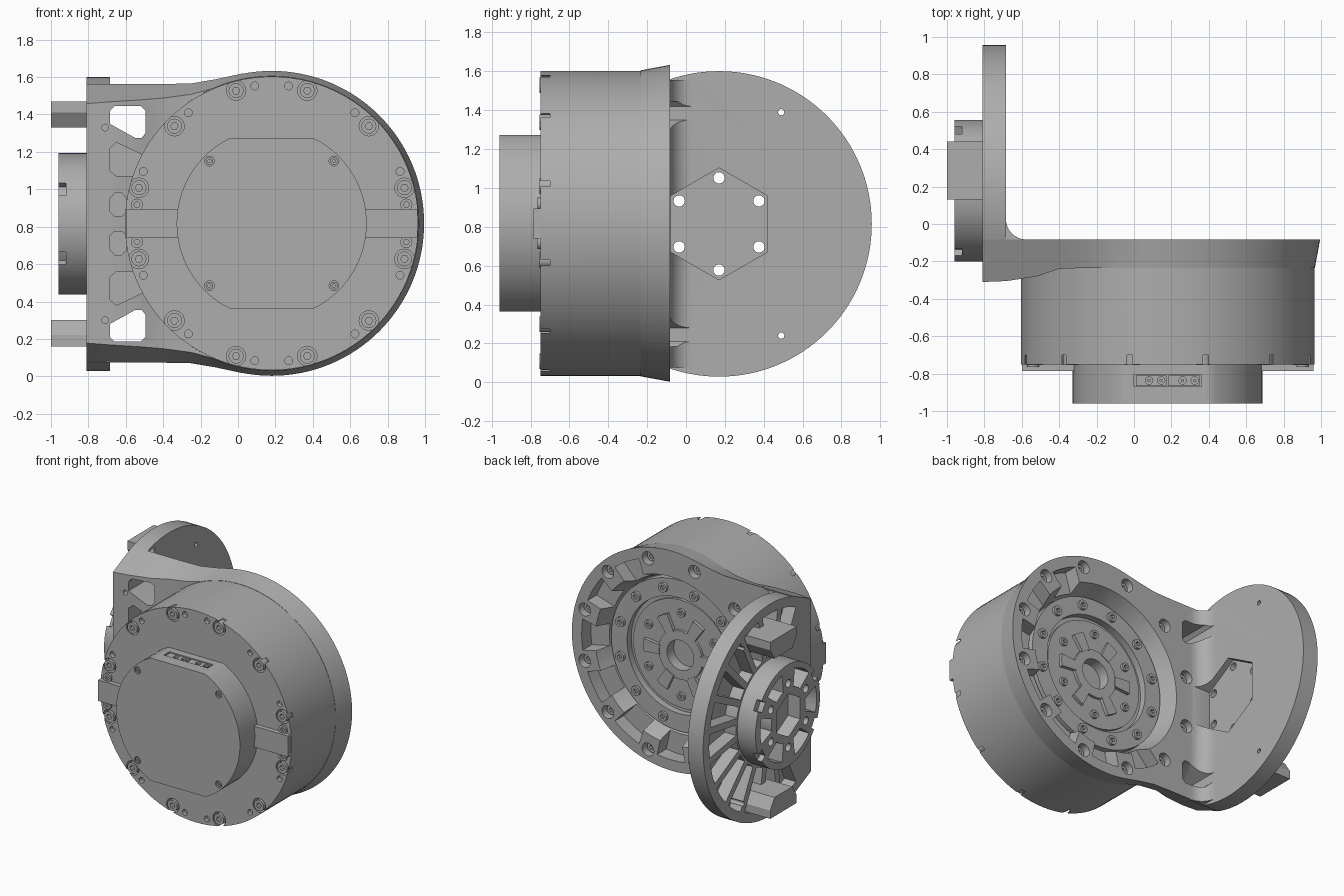
import bpy, bmesh
from math import sin, cos, pi, radians
from mathutils import Vector

if "Cube" in bpy.data.objects:
    bpy.data.objects.remove(bpy.data.objects["Cube"])

grey = bpy.data.materials.new("machined grey")
grey.use_nodes = True
COLOUR = (0.42, 0.42, 0.42, 1)
grey.diffuse_color = COLOUR
grey.node_tree.nodes["Principled BSDF"].inputs["Base Color"].default_value = COLOUR

CX, CZ = 0.18, 0.818      # motor axis, along y
WY, WZ = 0.17, 0.815      # wall disc axis, along x
MOTOR, WALL = (CX, CZ), (WY, WZ)
BACK = -0.083             # rear face of the flange


def finish(name, bm):
    bmesh.ops.remove_doubles(bm, verts=bm.verts, dist=1e-5)
    bmesh.ops.recalc_face_normals(bm, faces=bm.faces)
    mesh = bpy.data.meshes.new(name)
    bm.to_mesh(mesh)
    bm.free()
    mesh.materials.append(grey)
    ob = bpy.data.objects.new(name, mesh)
    bpy.context.scene.collection.objects.link(ob)
    return ob


def place(axis, u, v, t):
    return {"x": (t, u, v), "y": (u, t, v), "z": (u, v, t)}[axis]


def add_prism(bm, pts, axis, a, b, pts_b=None):
    lo = [bm.verts.new(place(axis, u, v, a)) for u, v in pts]
    hi = [bm.verts.new(place(axis, u, v, b)) for u, v in (pts_b or pts)]
    bm.faces.new(lo)
    bm.faces.new(hi[::-1])
    for i in range(len(lo)):
        j = (i + 1) % len(lo)
        bm.faces.new((lo[i], hi[i], hi[j], lo[j]))


def prisms(name, shapes, axis, a, b):
    bm = bmesh.new()
    for pts in shapes:
        add_prism(bm, pts, axis, a, b)
    return finish(name, bm)


def circle(c, r, n=24, turn=0):
    return [(c[0] + r * cos(turn + 2 * pi * i / n), c[1] + r * sin(turn + 2 * pi * i / n)) for i in range(n)]


def polar(c, r, deg):
    return (c[0] + r * cos(radians(deg)), c[1] + r * sin(radians(deg)))


def sector(c, r0, r1, deg, half0, half1, n=5):
    steps = [2 * i / (n - 1) - 1 for i in range(n)]
    return [polar(c, r0, deg + half0 * s) for s in steps] + [polar(c, r1, deg - half1 * s) for s in steps]


def box(u0, u1, v0, v1):
    return [(u0, v0), (u1, v0), (u1, v1), (u0, v1)]


def mirrored(shapes, z=WZ):
    return shapes + [[(u, 2 * z - v) for u, v in s] for s in shapes]


def lathe(name, profile, axis, c, n=96):
    bm = bmesh.new()
    vs = [bm.verts.new(place(axis, c[0] + r, c[1], t)) for r, t in profile]
    es = [bm.edges.new(p) for p in zip(vs, vs[1:])]
    direction = Vector(place(axis, 0, 0, 1))
    bmesh.ops.spin(bm, geom=vs + es, cent=place(axis, *c, 0), axis=direction, dvec=(0, 0, 0),
                   angle=2 * pi, steps=n, use_duplicate=False)
    return finish(name, bm)


def boolean(target, other, mode="DIFFERENCE"):
    mod = target.modifiers.new("bool", "BOOLEAN")
    mod.operation, mod.solver, mod.object = mode, "EXACT", other
    bpy.context.view_layer.update()
    done = bpy.data.meshes.new_from_object(target.evaluated_get(bpy.context.evaluated_depsgraph_get()))
    target.modifiers.clear()
    target.data = done
    bpy.data.objects.remove(other)


def cut(target, shapes, axis, a, b):
    boolean(target, prisms("cutter", shapes, axis, a, b))


def screws(name, spots, axis, base, top, r):
    ob = prisms(name, [circle(p, r, 20) for p in spots], axis, base, top)
    floor = top + (base - top) * 0.6
    past = top - (base - top) * 0.5
    cut(ob, [circle(p, r * 0.5, 6) for p in spots], axis, floor, past)


# Motor can with the stepped output face at the rear
motor = lathe("motor_body", [(0, -0.75), (0.785, -0.75), (0.785, -0.235), (0.56, -0.235), (0.56, -0.18),
                             (0.43, -0.18), (0.43, -0.23), (0.4, -0.23), (0.4, -0.21), (0.14, -0.21),
                             (0.14, -0.27), (0, -0.27)], "y", MOTOR)
rim_angles = [15 + 30 * i for i in range(12)]
rim = [polar(MOTOR, 0.735, a) for a in rim_angles]
cut(motor, [circle(p, 0.052) for p in rim], "y", -0.8, -0.7)
cut(motor, [circle(polar(MOTOR, 0.74, s + d), 0.021, 16) for s in (0, 180) for d in (-53, -22, 22, 53, 83, 97)],
    "y", -0.8, -0.72)
screws("rim_screws", rim, "y", -0.69, -0.755, 0.04)

# Side tabs on the motor front
tabs = prisms("side_tabs", [box(-0.6, -0.28, 0.74, 0.895), box(0.65, 0.96, 0.74, 0.895)], "y", -0.785, -0.74)
screws("tab_screws", [(CX + s * 0.72, CZ + d) for s in (-1, 1) for d in (-0.1, 0.1)], "y", -0.74, -0.765, 0.032)

# Electronics cap: a round housing with flat top and bottom
flat = 0.455
cap_outline = [(u, min(max(v, CZ - flat), CZ + flat)) for u, v in circle(MOTOR, 0.508, 96)]
cap = prisms("front_cap", [cap_outline], "y", -0.96, -0.74)
cut(cap, [box(0, 0.36, -0.87, -0.805)], "z", 1.24, 1.3)
cap_spots = [(CX + i * 0.333, CZ + j * 0.333) for i in (-1, 1) for j in (-1, 1)]
cut(cap, [circle(p, 0.026, 16) for p in cap_spots], "y", -1, -0.945)
screws("cap_screws", cap_spots, "y", -0.94, -0.957, 0.02)

# Two connectors in the cap's top slot
sockets = prisms("connectors", [box(0.01, 0.175, -0.865, -0.81), box(0.185, 0.35, -0.865, -0.81)], "z", 1.23, 1.268)
pins = [(x + d, -0.837) for x in (0.08, 0.26) for d in (0, 0.065)]
cut(sockets, [circle(p, 0.02, 16) for p in pins], "z", 1.245, 1.3)
prisms("connector_pins", [circle(p, 0.009, 10) for p in pins], "z", 1.24, 1.262)

# Bracket: tapered flange, blended arm and round wall in one piece
bracket = lathe("bracket", [(0, -0.235), (0.787, -0.235), (0.815, BACK), (0, BACK)], "y", MOTOR, 128)
stations = [(-0.81, -0.31, 0.745, 0.64), (-0.68, -0.305, 0.745, 0.65), (-0.52, -0.28, 0.745, 0.66),
            (-0.4, -0.24, 0.745, 0.67), (-0.25, -0.234, 0.748, 0.69), (-0.12, -0.234, 0.77, 0.725),
            (0.02, -0.234, 0.8, 0.77), (0.15, -0.234, 0.814, 0.786)]
bm = bmesh.new()
rings = []
for x, front, tall, short in stations:
    rings.append([bm.verts.new((x, y, CZ + h)) for y, h in
                  ((front, -short), (BACK, -tall), (BACK, tall), (front, short))])
for a, b in zip(rings, rings[1:]):
    for i in range(4):
        j = (i + 1) % 4
        bm.faces.new((a[i], a[j], b[j], b[i]))
bm.faces.new(rings[0])
bm.faces.new(rings[-1])
boolean(bracket, finish("arm", bm), "UNION")
wall = [(max(u, -0.1), v) for u, v in circle(WALL, 0.786, 128)]
boolean(bracket, prisms("wall", [wall], "x", -0.81, -0.685), "UNION")
fillet = [(-0.7, -0.1), (-0.575, -0.1)] + [
    (-0.575 + 0.11 * cos(a), 0.027 + 0.11 * sin(a)) for a in [-pi / 2 - i * pi / 16 for i in range(9)]] + [(-0.7, 0.027)]
boolean(bracket, prisms("fillet", [fillet], "z", 0.075, 1.555), "UNION")

# Conical opening, lightening pockets and counterbored holes in the flange
bm = bmesh.new()
add_prism(bm, circle(MOTOR, 0.54, 96), "y", -0.3, -0.05, circle(MOTOR, 0.635, 96))
boolean(bracket, finish("cutter", bm))
cut(bracket, [sector(MOTOR, 0.57, 0.735, a, 8, 9) for a in (-120, -90, -60, -30, 0, 30, 60)], "y", -0.19, -0.05)
flange_holes = [polar(MOTOR, 0.735, a) for a in rim_angles]
cut(bracket, [circle(p, 0.048) for p in flange_holes], "y", -0.15, 0.0)
screws("flange_screws", flange_holes, "y", -0.17, -0.125, 0.036)

# Arm windows, blind front pockets and small holes
window = [(-0.685, 1.35), (-0.685, 1.42), (-0.66, 1.445), (-0.52, 1.445), (-0.495, 1.42),
          (-0.495, 1.3), (-0.515, 1.275), (-0.55, 1.275)]
cut(bracket, mirrored([window]), "y", -0.4, 0.05)
pocket = [(-0.685, 1.1), (-0.685, 1.22), (-0.65, 1.25), (-0.46, 1.16), (-0.5, 1.07), (-0.65, 1.07)]
slot = [(-0.685, 0.88), (-0.685, 0.95), (-0.66, 0.98), (-0.62, 0.98), (-0.595, 0.95), (-0.595, 0.88),
        (-0.62, 0.855), (-0.66, 0.855)]
cut(bracket, mirrored([pocket, slot, circle((-0.71, 1.33), 0.018, 16)]), "y", -0.4, -0.16)

# Spoked outer face and hexagonal inner recess of the wall
spokes = [a for a in range(0, 360, 18) if cos(radians(a)) > -0.5]
cut(bracket, [sector(WALL, 0.4, 0.715, a, 5.5, 7) for a in spokes], "x", -0.9, -0.715)
cut(bracket, [circle(WALL, 0.288, 6, pi / 2)], "x", -0.73, -0.5)

# Hub with bore, pockets and rim notches
hub = lathe("hub", [(0, -0.96), (0.378, -0.96), (0.378, -0.79), (0, -0.79)], "x", (0.178, WZ), 80)
cut(hub, [circle(WALL, 0.16, 6, pi / 2)], "x", -1, -0.86)
cut(hub, [sector(WALL, 0.2, 0.33, a, 13, 17) for a in range(0, 360, 60)], "x", -1, -0.84)
cut(hub, [sector(WALL, 0.335, 0.42, a, 6, 6) for a in (30, 150, 210, 330)], "x", -1, -0.92)

# Through holes shared by wall and hub
through = [circle(polar(WALL, 0.237, a), 0.029) for a in range(30, 390, 60)]
for part in (bracket, hub):
    cut(part, through, "x", -1.1, -0.5)
cut(bracket, mirrored([circle((0.49, 1.39), 0.016, 16)]), "x", -1, -0.6)

# Stop blocks above and below the hub
block = [(0.13, 1.41), (0.18, 1.33), (0.39, 1.33), (0.44, 1.41), (0.44, 1.47), (0.13, 1.47)]
prisms("stop_blocks", mirrored([block]), "x", -1.0, -0.7)

# Output face: six lobes around the hub ring, with screws
lathe("output_ring", [(0.11, -0.27), (0.11, -0.19), (0.18, -0.19), (0.18, -0.27), (0.11, -0.27)], "y", MOTOR, 64)
prisms("output_lobes", [sector(MOTOR, 0.17, 0.3, a, 12, 9) for a in range(0, 360, 60)], "y", -0.23, -0.185)
screws("output_screws", [polar(MOTOR, 0.31, a) for a in range(30, 390, 60)], "y", -0.22, -0.19, 0.03)
screws("ring_screws", [polar(MOTOR, 0.495, a) for a in rim_angles], "y", -0.2, -0.16, 0.035)

# Smooth curved faces, keep machined edges crisp
bpy.ops.object.select_all(action="DESELECT")
for ob in bpy.context.scene.objects:
    if ob.type == "MESH":
        ob.select_set(True)
        bpy.context.view_layer.objects.active = ob
bpy.ops.object.shade_smooth_by_angle(angle=radians(30))
